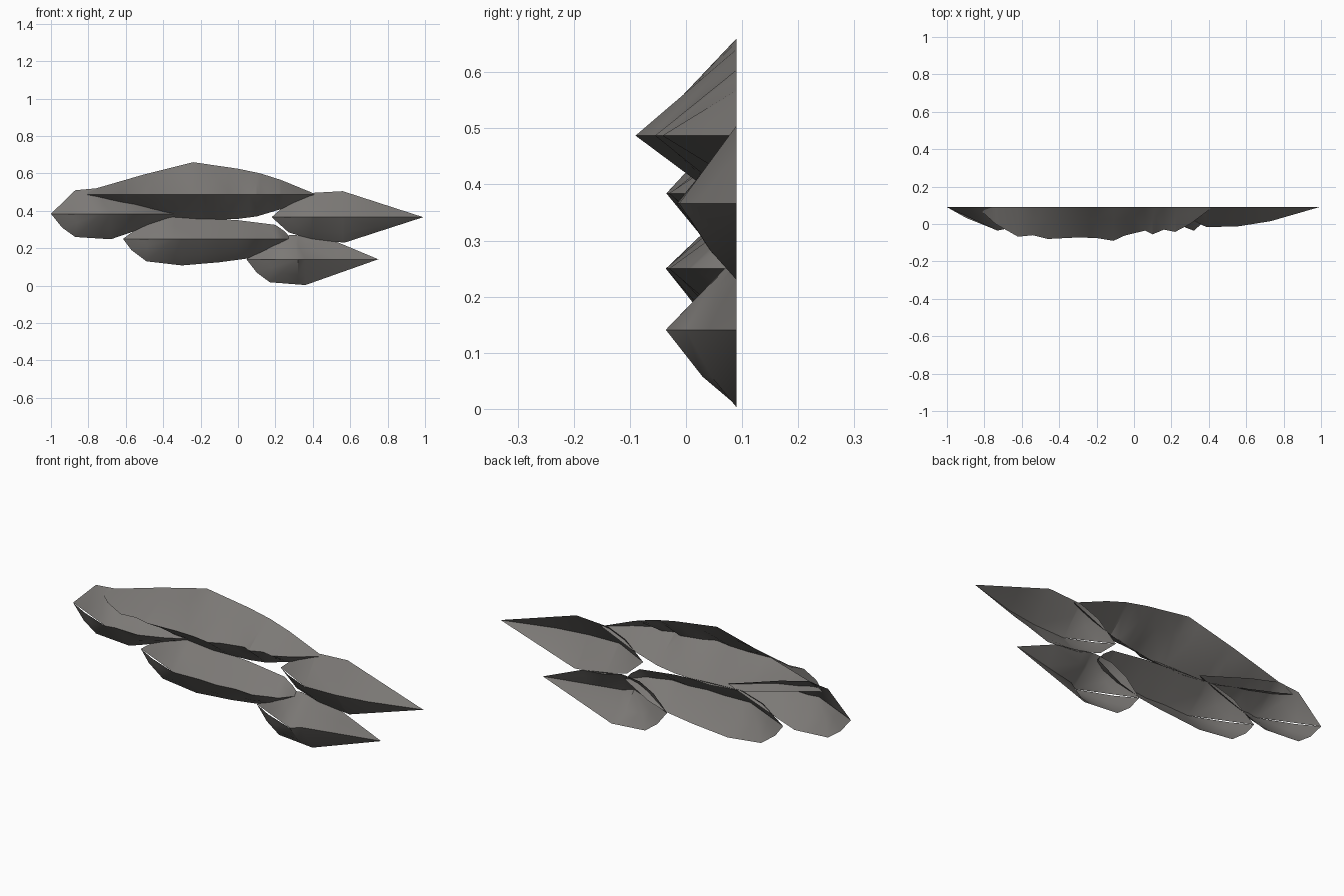
import bpy, bmesh

stone = bpy.data.materials.new("warm grey stone")
stone.diffuse_color = (0.2, 0.19, 0.18, 1)
BACK = 0.09


def lerp_at(pts, x):
    """Value of a polyline at x, clamped at both ends."""
    if x <= pts[0][0]:
        return pts[0][1]
    for (x0, v0), (x1, v1) in zip(pts, pts[1:]):
        if x <= x1:
            return v0 + (v1 - v0) * (x - x0) / (x1 - x0)
    return pts[-1][1]


def ledge(name, zr, ridge, top, bottom, bulge=0.0):
    """Open-backed shell: upper and lower outlines on the back plane, joined to a level ridge."""
    bm = bmesh.new()
    for outline, b, flip in ((top, 0.0, False), (bottom, bulge, True)):
        xs = sorted({p[0] for p in outline} |
                    {r[0] for r in ridge if outline[0][0] < r[0] < outline[-1][0]})
        columns = []
        for x in xs:
            z = lerp_at(outline, x)
            rx = min(max(x, ridge[0][0]), ridge[-1][0])
            ry = lerp_at(ridge, rx)
            d = BACK - ry
            f = 0.62
            col = [(x, BACK, z),
                   (rx + (x - rx) * f, BACK - d * (1 - f + b), zr + (z - zr) * f),
                   (rx, ry, zr)]
            columns.append([bm.verts.new(c) for c in col])
        for a, c in zip(columns, columns[1:]):
            for i in range(2):
                q = [a[i], a[i + 1], c[i + 1], c[i]]
                bm.faces.new(q[::-1] if flip else q)
    bmesh.ops.remove_doubles(bm, verts=bm.verts, dist=0.0005)
    bmesh.ops.triangulate(bm, faces=bm.faces)
    me = bpy.data.meshes.new(name)
    bm.to_mesh(me)
    bm.free()
    me.materials.append(stone)
    ob = bpy.data.objects.new(name, me)
    bpy.context.collection.objects.link(ob)
    bpy.ops.object.select_all(action='DESELECT')
    ob.select_set(True)
    bpy.context.view_layer.objects.active = ob
    bpy.ops.object.shade_smooth_by_angle(angle=0.52)


# wide top ledge with a jagged front edge
ledge("top_ledge", 0.487,
      [(-0.84, 0.09), (-0.74, 0.0), (-0.62, -0.068), (-0.54, -0.06), (-0.46, -0.08),
       (-0.3, -0.072), (-0.2, -0.075), (-0.11, -0.09), (-0.05, -0.062), (0.06, -0.035),
       (0.1, -0.055), (0.16, -0.03), (0.22, -0.042), (0.3, 0.0), (0.42, 0.09)],
      [(-0.84, 0.487), (-0.8, 0.508), (-0.5, 0.595), (-0.24, 0.66), (0.0, 0.625),
       (0.12, 0.6), (0.23, 0.565), (0.42, 0.487)],
      [(-0.84, 0.487), (-0.6, 0.425), (-0.4, 0.37), (-0.2, 0.35), (0.0, 0.357),
       (0.1, 0.37), (0.25, 0.415), (0.42, 0.487)])

# rounded ledge at the far left
ledge("left_ledge", 0.384,
      [(-0.73, -0.035), (-0.68, -0.025), (-0.55, -0.03), (-0.42, 0.02), (-0.3, 0.09)],
      [(-1, 0.384), (-0.87, 0.51), (-0.76, 0.52), (-0.6, 0.48), (-0.3, 0.384)],
      [(-1, 0.384), (-0.94, 0.31), (-0.87, 0.26), (-0.68, 0.248), (-0.6, 0.275),
       (-0.3, 0.384)], 0.08)

# long middle ledge
ledge("middle_ledge", 0.25,
      [(-0.34, -0.036), (-0.2, -0.03), (-0.1, -0.036), (0.0, -0.022), (0.1, -0.03),
       (0.18, 0.0), (0.22, 0.01), (0.285, 0.09)],
      [(-0.615, 0.25), (-0.5, 0.335), (-0.38, 0.37), (-0.2, 0.362), (0.0, 0.35),
       (0.2, 0.325), (0.25, 0.29), (0.285, 0.25)],
      [(-0.615, 0.25), (-0.57, 0.19), (-0.49, 0.13), (-0.3, 0.108), (-0.1, 0.125),
       (0.05, 0.145), (0.15, 0.175), (0.285, 0.25)], 0.08)

# pointed ledges on the right
ledge("upper_right_ledge", 0.366,
      [(0.39, -0.017), (0.56, -0.012), (0.73, 0.015), (0.99, 0.09)],
      [(0.18, 0.366), (0.28, 0.455), (0.38, 0.495), (0.56, 0.505), (0.99, 0.366)],
      [(0.18, 0.366), (0.27, 0.285), (0.4, 0.245), (0.57, 0.23), (0.99, 0.366)], 0.08)

ledge("lower_right_ledge", 0.141,
      [(0.32, -0.036), (0.36, 0.0), (0.75, 0.09)],
      [(0.045, 0.141), (0.12, 0.22), (0.2, 0.262), (0.3, 0.272), (0.53, 0.233),
       (0.75, 0.141)],
      [(0.045, 0.141), (0.1, 0.07), (0.17, 0.018), (0.36, 0.003), (0.75, 0.141)], 0.1)
